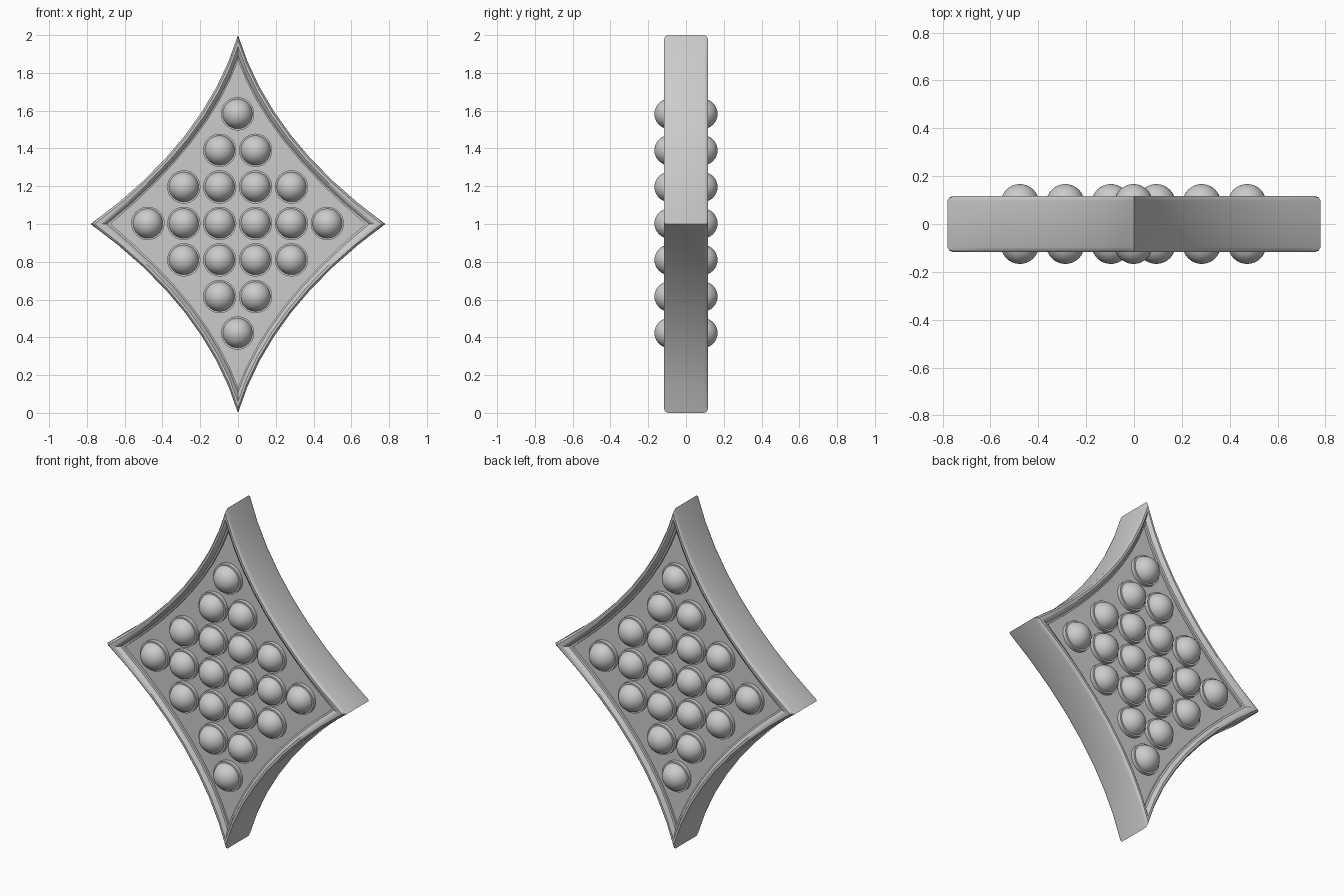
import bpy, bmesh, math
from mathutils import Vector, Matrix

cube = bpy.data.objects.get("Cube")
if cube:
    bpy.data.objects.remove(cube)

grey = bpy.data.materials.new("light grey")
grey.use_nodes = True
colour = (0.6, 0.6, 0.6, 1)
grey.diffuse_color = colour
grey.node_tree.nodes["Principled BSDF"].inputs["Base Color"].default_value = colour


def finish(bm, name, angle=35):
    bmesh.ops.recalc_face_normals(bm, faces=bm.faces)
    mesh = bpy.data.meshes.new(name)
    bm.to_mesh(mesh)
    bm.free()
    mesh.materials.append(grey)
    obj = bpy.data.objects.new(name, mesh)
    bpy.context.collection.objects.link(obj)
    bpy.ops.object.select_all(action='DESELECT')
    obj.select_set(True)
    bpy.context.view_layer.objects.active = obj
    bpy.ops.object.shade_smooth_by_angle(angle=math.radians(angle))
    return obj


# Concave diamond outline; inset runs from the outer edge (0) to the panel edge (1)
STEPS = 8
OUTER = [Vector(p) for p in ((0, 1), (0.17, 0.44), (0.78, 0))]
INNER = [Vector(p) for p in ((0, 0.865), (0.152, 0.437), (0.675, 0))]


def outline(inset):
    a, b, c = [o.lerp(i, inset) for o, i in zip(OUTER, INNER)]
    arc = []
    for k in range(STEPS + 1):
        t = k / STEPS
        arc.append(a * (1 - t) ** 2 + b * 2 * t * (1 - t) + c * t * t)
    right = arc + [Vector((p.x, -p.y)) for p in reversed(arc[:-1])]
    left = [Vector((-p.x, p.y)) for p in reversed(right[1:-1])]
    return right + left


# Frame and recessed panels: rounded rim section, mirrored front to back
section = [(1, 0.08), (1, 0.093), (0.82, 0.096), (0.65, 0.109), (0.45, 0.117),
           (0.2, 0.117), (0.07, 0.111), (0, 0.097)]
full = [(i, -d) for i, d in section] + [(i, d) for i, d in reversed(section)]
bm = bmesh.new()
loops = [[bm.verts.new((p.x, y, p.y + 1)) for p in outline(i)] for i, y in full]
for lo, hi in zip(loops, loops[1:]):
    for k in range(len(lo)):
        n = (k + 1) % len(lo)
        bm.faces.new((lo[k], lo[n], hi[n], hi[k]))
bm.faces.new(loops[0])
bm.faces.new(loops[-1])
finish(bm, "diamond_frame")

# Stud layout: rows of studs as (height from middle, x positions)
half_rows = [(0.58, [0]), (0.387, [-0.095, 0.095]),
             (0.193, [-0.285, -0.095, 0.095, 0.285])]
spots = [(x, s * z) for z, xs in half_rows for x in xs for s in (-1, 1)]
spots += [(x, 0) for x in (-0.475, -0.285, -0.095, 0.095, 0.285, 0.475)]

# Round studs with short collars on both faces
for side, name in ((-1, "front"), (1, "back")):
    studs, collars = bmesh.new(), bmesh.new()
    for x, z in spots:
        turn = Matrix.Rotation(math.pi / 2, 4, 'X')
        place = Matrix.Translation((x - 0.002, side * 0.087, z + 1.003)) @ turn
        bmesh.ops.create_uvsphere(studs, u_segments=32, v_segments=16,
                                  radius=0.08, matrix=place)
        bmesh.ops.create_cone(collars, cap_ends=True, segments=32, radius1=0.088,
                              radius2=0.088, depth=0.03, matrix=place)
    finish(studs, name + "_studs")
    finish(collars, name + "_collars")
